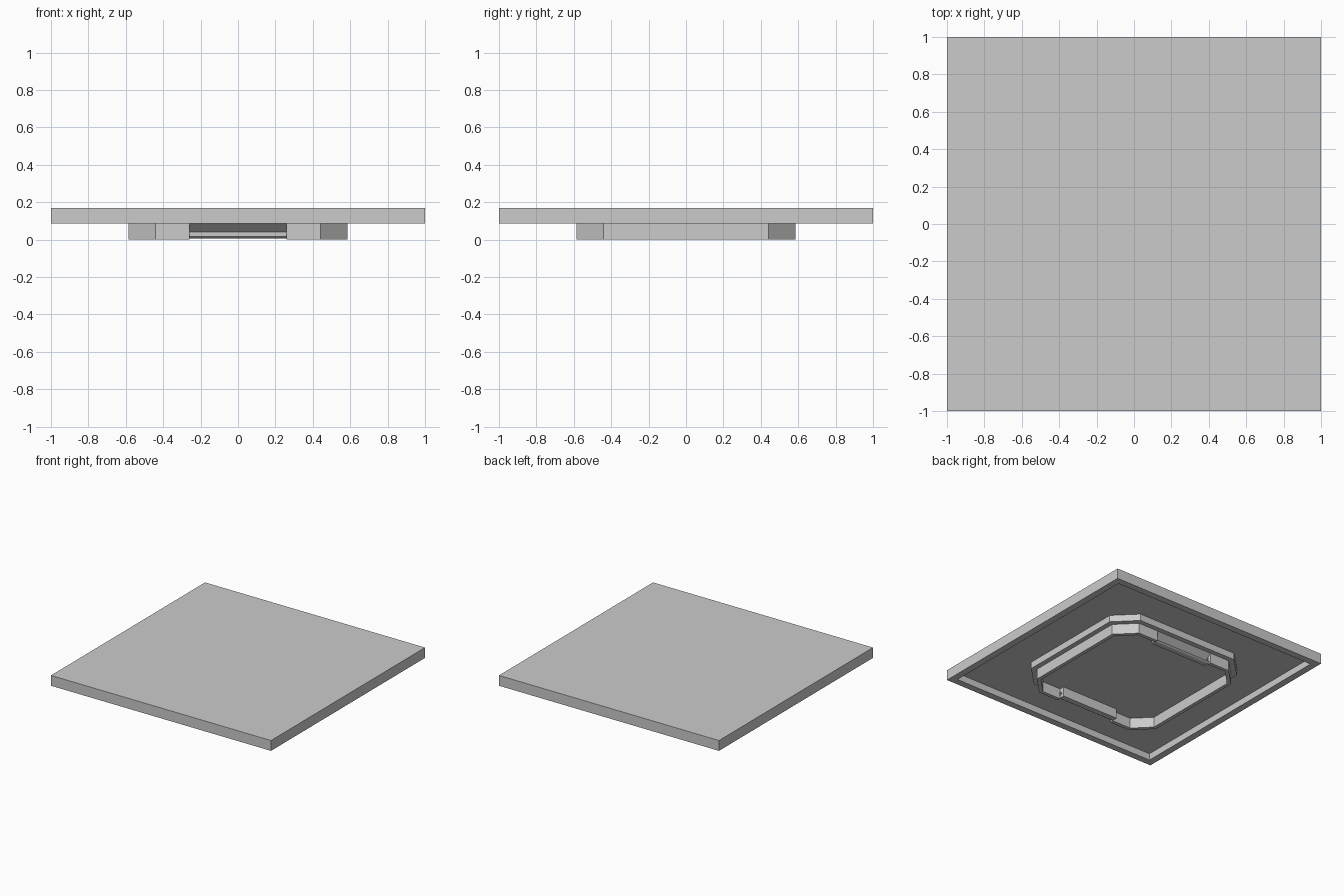
import bpy, bmesh
from mathutils import Vector

cube = bpy.data.objects.get("Cube")
if cube:
    bpy.data.objects.remove(cube, do_unlink=True)

# Single plain grey material
grey = bpy.data.materials.new("light grey")
grey.use_nodes = True
grey.diffuse_color = (0.6, 0.6, 0.6, 1)
grey.node_tree.nodes["Principled BSDF"].inputs["Base Color"].default_value = grey.diffuse_color


def finish(bm, name):
    bmesh.ops.recalc_face_normals(bm, faces=bm.faces[:])
    mesh = bpy.data.meshes.new(name)
    bm.to_mesh(mesh)
    bm.free()
    mesh.materials.append(grey)
    obj = bpy.data.objects.new(name, mesh)
    bpy.context.collection.objects.link(obj)
    return obj


def extrude_profile(name, points, direction):
    """Extrude a closed outline of 3D points along a vector."""
    bm = bmesh.new()
    face = bm.faces.new([bm.verts.new(p) for p in points])
    new = bmesh.ops.extrude_face_region(bm, geom=[face])["geom"]
    verts = [g for g in new if isinstance(g, bmesh.types.BMVert)]
    bmesh.ops.translate(bm, verts=verts, vec=Vector(direction))
    return finish(bm, name)


RIM_Z, FLOOR_Z, TOP_Z = 0.085, 0.14, 0.17
NOTCH = 0.26

# Square cover plate with a shallow recess under it
bm = bmesh.new()
bmesh.ops.create_cube(bm, size=2)
for v in bm.verts:
    v.co.z = TOP_Z if v.co.z > 0 else RIM_Z
bm.normal_update()
under = min(bm.faces, key=lambda f: f.normal.z)
bmesh.ops.inset_region(bm, faces=[under], thickness=0.08)
new = bmesh.ops.extrude_face_region(bm, geom=[under])["geom"]
for g in new:
    if isinstance(g, bmesh.types.BMVert):
        g.co.z = FLOOR_Z
if under.is_valid:
    bmesh.ops.delete(bm, geom=[under], context="FACES_ONLY")
finish(bm, "cover_plate")

# Octagonal base inside the recess
h, c = 0.625, 0.46
corners = [(h, -c), (h, c), (c, h), (-c, h), (-h, c), (-h, -c), (-c, -h), (c, -h)]
extrude_profile("octagonal_base", [(x, y, RIM_Z) for x, y in corners],
                (0, 0, FLOOR_Z - RIM_Z))


# Thin standing collar, split by the front and back notches
def half_octagon(h, c):
    return [(NOTCH, -h), (c, -h), (h, -c), (h, c), (c, h), (NOTCH, h)]


outline = half_octagon(0.585, 0.44) + half_octagon(0.555, 0.428)[::-1]
for side, name in ((1, "left_collar"), (-1, "right_collar")):
    extrude_profile(name, [(side * x, y, 0) for x, y in outline], (0, 0, RIM_Z))

# Hooked snap tabs filling the notches
hook = [(0.585, RIM_Z), (0.535, 0.04), (0.575, 0.016), (0.56, 0.006),
        (0.515, 0.006), (0.515, RIM_Z)]
for side, name in ((-1, "front_snap_tab"), (1, "back_snap_tab")):
    extrude_profile(name, [(-NOTCH, side * d, z) for d, z in hook], (2 * NOTCH, 0, 0))
